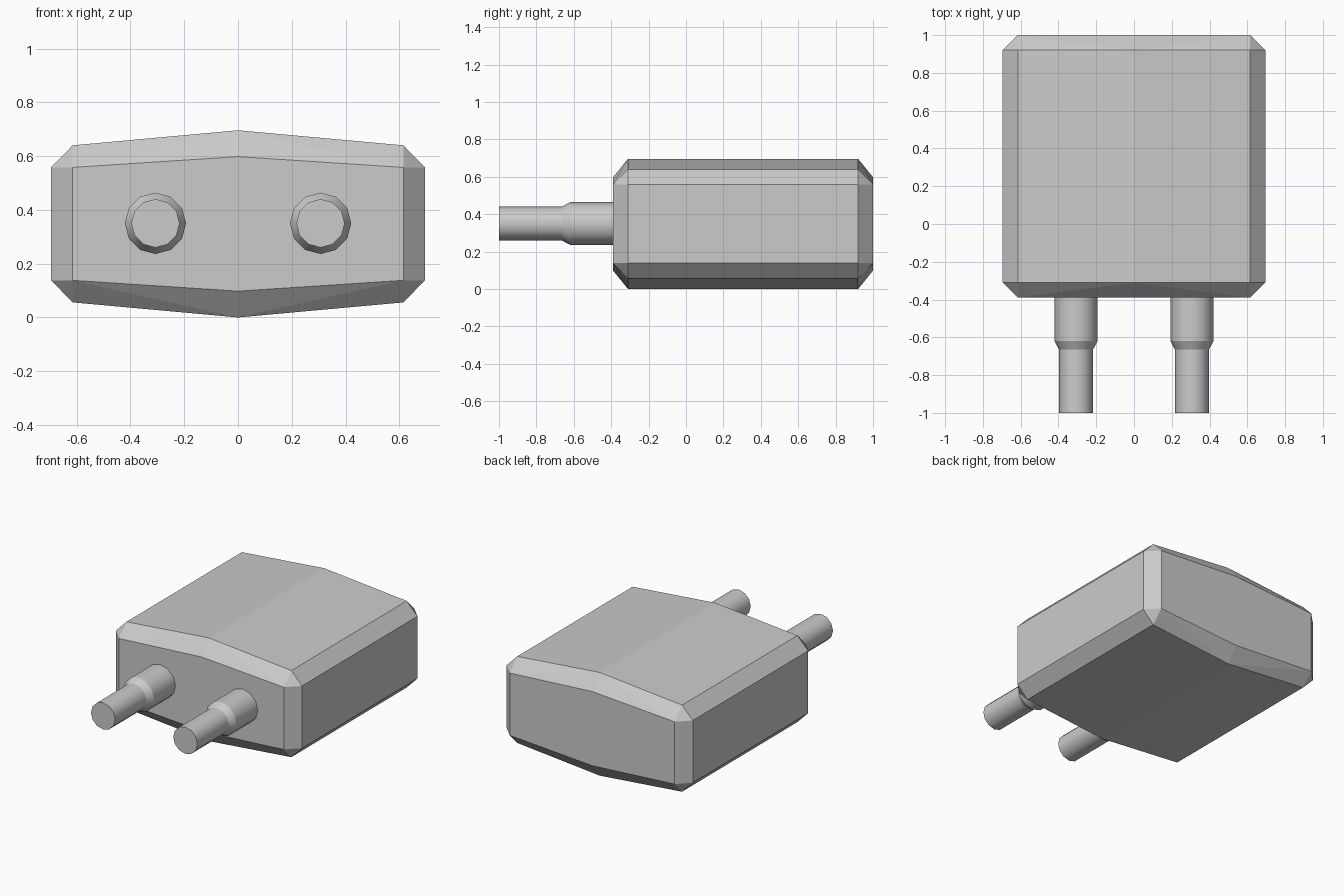
import bpy, bmesh, math

if "Cube" in bpy.data.objects:
    bpy.data.objects.remove(bpy.data.objects["Cube"])


def finish(bm, name):
    bmesh.ops.recalc_face_normals(bm, faces=bm.faces[:])
    mesh = bpy.data.meshes.new(name)
    bm.to_mesh(mesh)
    bm.free()
    obj = bpy.data.objects.new(name, mesh)
    bpy.context.collection.objects.link(obj)
    return obj


# Chamfered housing: hull of the inset top/bottom, end and side panels
bm = bmesh.new()
MID = 0.348
for s in (-1, 1):
    # top and bottom panels with a shallow centre ridge
    for y in (-0.31, 0.92):
        for x, h in ((-0.615, 0.292), (0, 0.348), (0.615, 0.292)):
            bm.verts.new((x, y, MID + s * h))
    # front and back panels
    for y in (-0.39, 1.0):
        for x, h in ((-0.615, 0.21), (0, 0.25), (0.615, 0.21)):
            bm.verts.new((x, y, MID + s * h))
    # side panels
    for y in (-0.31, 0.92):
        for x in (-0.695, 0.695):
            bm.verts.new((x, y, MID + s * 0.21))
bmesh.ops.convex_hull(bm, input=bm.verts[:])
bmesh.ops.dissolve_limit(bm, angle_limit=math.radians(1),
                         verts=bm.verts[:], edges=bm.edges[:])
finish(bm, "housing")


# Stepped twelve-sided pin, narrowing towards the tip
def pin(name, cx, cz=0.35, n=12):
    bm = bmesh.new()
    rings = []
    for y, r in ((-0.385, 0.114), (-0.62, 0.114), (-0.665, 0.09), (-1.0, 0.09)):
        rings.append([bm.verts.new((cx + r * math.cos(2 * math.pi * i / n), y,
                                    cz + r * math.sin(2 * math.pi * i / n)))
                      for i in range(n)])
    for a, b in zip(rings, rings[1:]):
        for i in range(n):
            j = (i + 1) % n
            bm.faces.new((a[i], a[j], b[j], b[i])).smooth = True
    bm.faces.new(rings[0])
    bm.faces.new(rings[-1])
    # crisp edges around every step
    for e in bm.edges:
        if abs(e.verts[0].co.y - e.verts[1].co.y) < 1e-5:
            e.smooth = False
    finish(bm, name)


pin("left_pin", -0.307)
pin("right_pin", 0.307)
